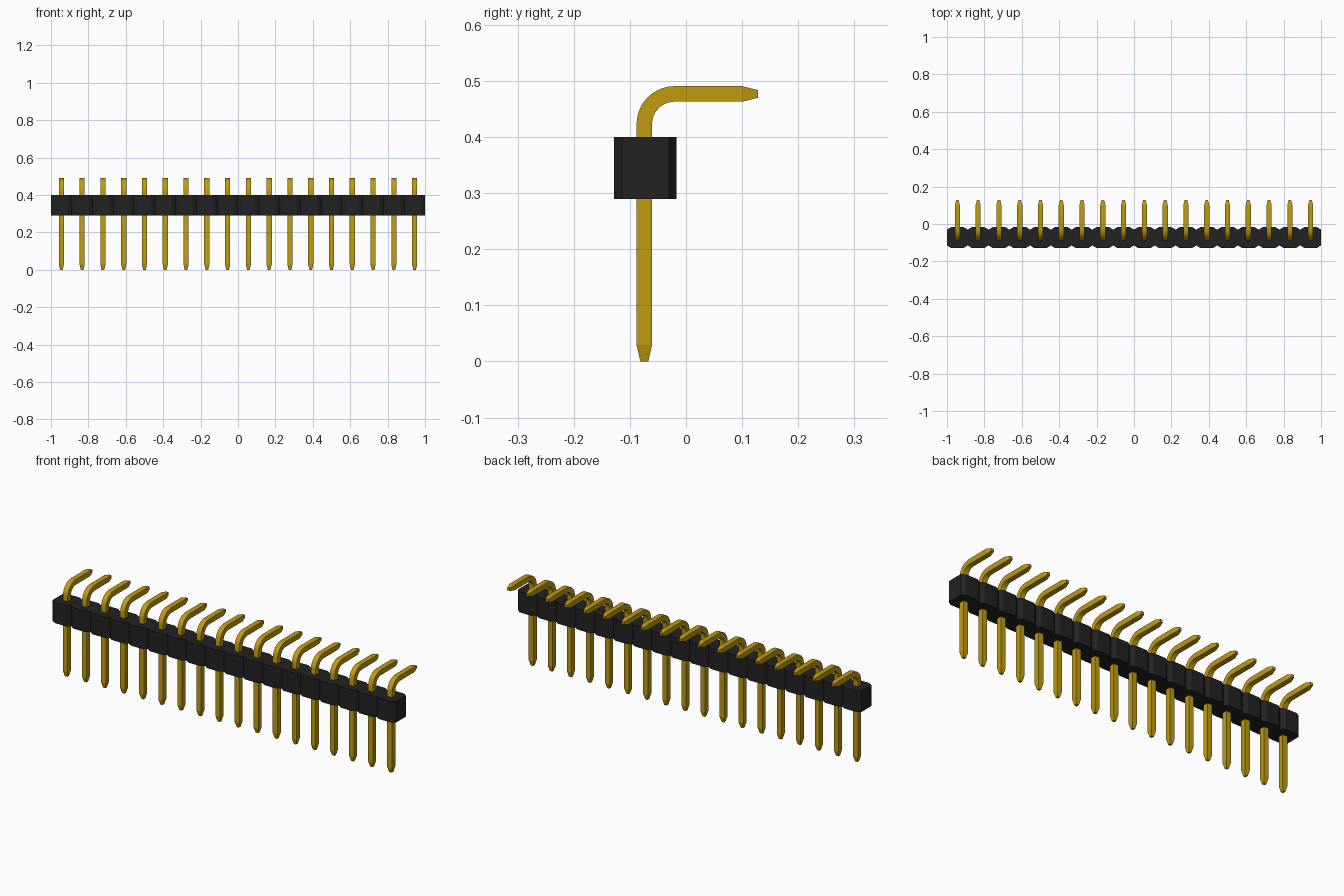
import bpy, bmesh, math
from mathutils import Vector

if "Cube" in bpy.data.objects:
    bpy.data.objects.remove(bpy.data.objects["Cube"])

COUNT = 18
PITCH = 2 / COUNT


def material(name, color):
    m = bpy.data.materials.new(name)
    m.use_nodes = True
    m.diffuse_color = (*color, 1)
    m.node_tree.nodes["Principled BSDF"].inputs["Base Color"].default_value = (*color, 1)
    return m


gold = material("gold", (0.53, 0.33, 0.005))
black = material("black plastic", (0.016, 0.016, 0.016))


def loft(name, rings, mat):
    """Skin a closed solid through equal-sized rings of points."""
    bm = bmesh.new()
    loops = [[bm.verts.new(p) for p in ring] for ring in rings]
    for a, b in zip(loops, loops[1:]):
        n = len(a)
        for i in range(n):
            j = (i + 1) % n
            bm.faces.new((a[i], a[j], b[j], b[i]))
    bm.faces.new(loops[0])
    bm.faces.new(loops[-1])
    bmesh.ops.recalc_face_normals(bm, faces=bm.faces)
    mesh = bpy.data.meshes.new(name)
    bm.to_mesh(mesh)
    bm.free()
    mesh.materials.append(mat)
    obj = bpy.data.objects.new(name, mesh)
    bpy.context.collection.objects.link(obj)
    return obj


# Housing: one outline with chamfered corners on every cell
FRONT, BACK, CX, CY = -0.128, -0.017, 0.021, 0.0135
front_edge, back_edge = [], []
for i in range(COUNT):
    x0 = -1 + i * PITCH
    x1 = x0 + PITCH
    for edge, y, inward in ((front_edge, FRONT, CY), (back_edge, BACK, -CY)):
        edge += [(x0, y + inward), (x0 + CX, y), (x1 - CX, y)]
front_edge.append((1, FRONT + CY))
back_edge.append((1, BACK - CY))
outline = front_edge + back_edge[::-1]
loft("housing", [[(x, y, z) for x, y in outline] for z in (0.29, 0.40)], black)

# Pin path: pointed tail, straight leg, quarter bend, pointed horizontal end
HALF, TIP, LEG_Y, BEND_Z, RADIUS = 0.0138, 0.007, -0.0743, 0.423, 0.0538
path = [(LEG_Y, 0, 0, TIP), (LEG_Y, 0.029, 0, HALF)]
STEPS = 10
for i in range(STEPS + 1):
    a = math.pi / 2 * i / STEPS
    path.append((LEG_Y + RADIUS * (1 - math.cos(a)), BEND_Z + RADIUS * math.sin(a), a, HALF))
top_z = BEND_Z + RADIUS
path += [(0.10, top_z, math.pi / 2, HALF), (0.128, top_z, math.pi / 2, TIP)]

rings = []
for y, z, a, h in path:
    side = Vector((0, math.cos(a), -math.sin(a))) * h
    across = Vector((h, 0, 0))
    c = Vector((0, y, z))
    rings.append([c - across - side, c + across - side, c + across + side, c - across + side])

pin = loft("pin_1", rings, gold)
bpy.ops.object.select_all(action="DESELECT")
pin.select_set(True)
bpy.context.view_layer.objects.active = pin
bpy.ops.object.shade_smooth_by_angle(angle=math.radians(12))

# Repeat the pin along the row
pin.location.x = -1 + PITCH / 2
for i in range(1, COUNT):
    copy = pin.copy()
    copy.name = f"pin_{i + 1}"
    copy.location.x = -1 + PITCH * (i + 0.5)
    bpy.context.collection.objects.link(copy)
